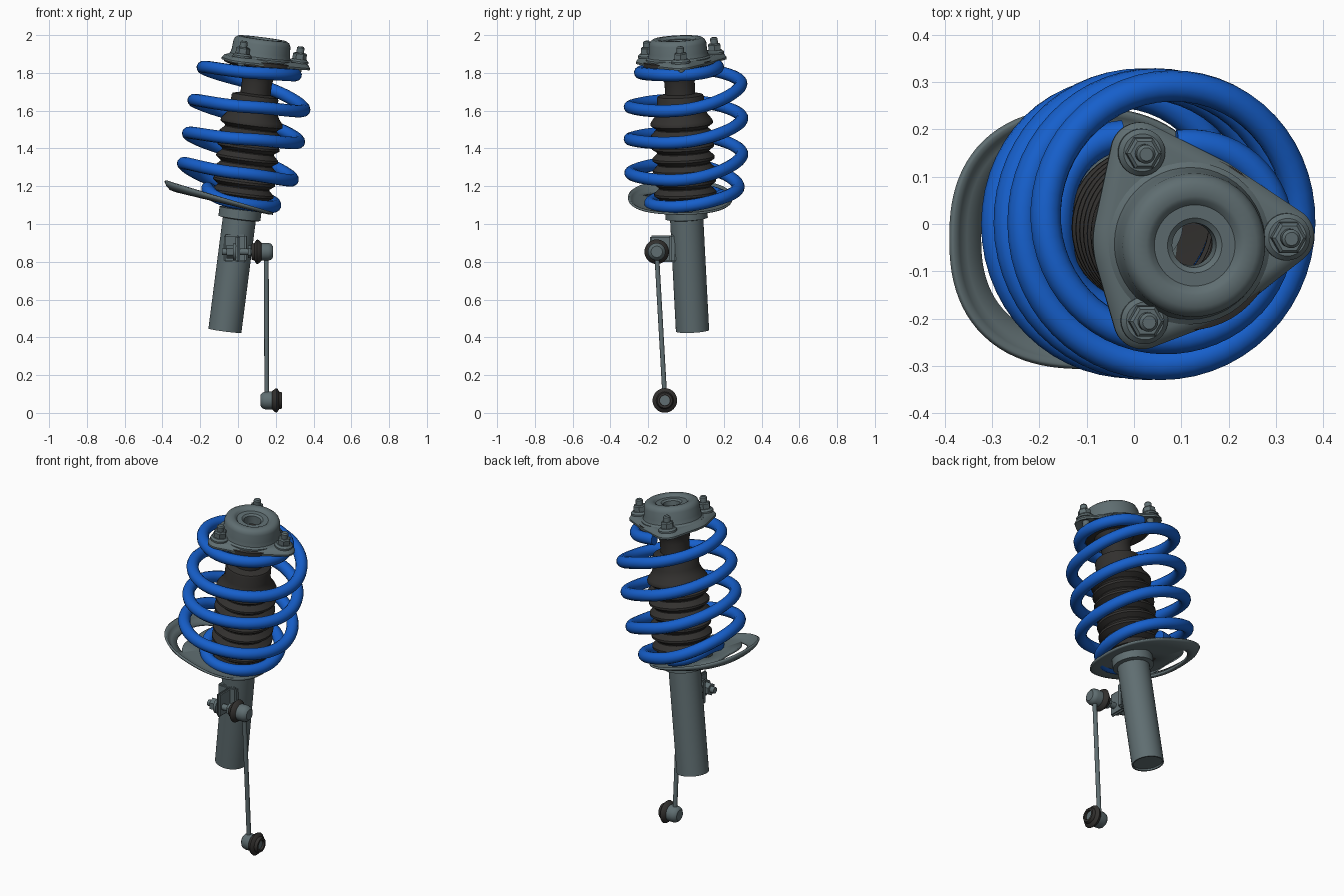
import bpy, bmesh, math
from mathutils import Vector, Matrix

if "Cube" in bpy.data.objects:
    bpy.data.objects.remove(bpy.data.objects["Cube"])

def material(name, rgb):
    m = bpy.data.materials.new(name)
    m.diffuse_color = (*rgb, 1)
    m.use_nodes = True
    m.node_tree.nodes["Principled BSDF"].inputs["Base Color"].default_value = m.diffuse_color
    return m

STEEL = material("grey_steel", (0.115, 0.155, 0.165))
RUBBER = material("black_rubber", (0.032, 0.030, 0.028))
BLUE = material("blue_paint", (0.008, 0.115, 0.60))
TAU = 2 * math.pi

# Leaning strut axis: local z runs along it
AXIS = Vector((0.129, -0.052, 1))
STRETCH = AXIS.length
STRUT = (Matrix.Translation((-0.1255, 0.057, 0))
         @ Vector((0, 0, 1)).rotation_difference(AXIS).to_matrix().to_4x4()
         @ Matrix.Scale(STRETCH, 4, (0, 0, 1)))

def finish(name, bm, mat, matrix=None):
    bmesh.ops.remove_doubles(bm, verts=bm.verts, dist=1e-5)
    if matrix:
        bm.transform(matrix)
    bmesh.ops.recalc_face_normals(bm, faces=bm.faces)
    me = bpy.data.meshes.new(name)
    bm.to_mesh(me)
    bm.free()
    me.materials.append(mat)
    ob = bpy.data.objects.new(name, me)
    bpy.context.collection.objects.link(ob)
    return ob

def loft(name, loops, mat, matrix=None, skip=None):
    """Join closed loops of equal length with quads."""
    bm = bmesh.new()
    rows = [[bm.verts.new(p) for p in loop] for loop in loops]
    n = len(rows[0])
    for i in range(len(rows) - 1):
        for j in range(n):
            if skip and skip(i, j):
                continue
            k = (j + 1) % n
            bm.faces.new((rows[i][j], rows[i][k], rows[i + 1][k], rows[i + 1][j]))
    return finish(name, bm, mat, matrix)

def lathe(name, profile, mat, matrix=STRUT, segs=48):
    """Revolve (radius, height) points around local z."""
    return loft(name, [[(r * math.cos(TAU * j / segs), r * math.sin(TAU * j / segs), h)
                        for j in range(segs)] for r, h in profile], mat, matrix)

def box(name, lo, hi, mat, bevel=0.008):
    bm = bmesh.new()
    bmesh.ops.create_cube(bm, size=1)
    lo, hi = Vector(lo), Vector(hi)
    for v in bm.verts:
        v.co = Vector([(v.co[i] + 0.5) * (hi[i] - lo[i]) + lo[i] for i in range(3)])
    bmesh.ops.bevel(bm, geom=bm.edges[:], offset=bevel, segments=2, affect='EDGES')
    return finish(name, bm, mat)

def rod(name, a, b, r, mat, segs=16):
    a, b = Vector(a), Vector(b)
    m = Matrix.Translation(a) @ Vector((0, 0, 1)).rotation_difference(b - a).to_matrix().to_4x4()
    L = (b - a).length
    return lathe(name, [(0, 0), (r, 0), (r, L), (0, L)], mat, m, segs)

# Damper tube with recessed foot, and collar under the spring seat
lathe("damper_tube", [(0, 0.445), (0.08, 0.445), (0.08, 0.435), (0.088, 0.435),
                      (0.088, 1.10), (0, 1.10)], STEEL)
lathe("seat_collar", [(0.085, 1.025), (0.112, 1.03), (0.112, 1.08), (0, 1.09)], STEEL)

# Lower spring seat: tilted dish with raised lip and crescent slot
N = 96
def crescent(t):
    return max(0, math.cos(1.45 * (t - math.pi))) if abs(t - math.pi) < 1.08 else 0
def seat_point(t, rho, lift):
    c, s = math.cos(t), math.sin(t)
    k = (abs(c) ** 2.4 + abs(s) ** 2.4) ** (-1 / 2.4)
    x, y = -0.10 + 0.285 * rho * k * c, -0.03 + 0.272 * rho * k * s
    return (x, y, 1.095 - 0.24 * x + lift * (0.55 - 0.45 * c))
rings = [(lambda t: 0.02, 0), (lambda t: 0.45, 0), (lambda t: 0.79 - 0.25 * crescent(t), 0),
         (lambda t: 0.79, 0), (lambda t: 0.90, 0.004), (lambda t: 0.96, 0.018), (lambda t: 1.0, 0.042)]
seat = loft("lower_spring_seat",
            [[seat_point(TAU * j / N, f(TAU * j / N), lift) for j in range(N)] for f, lift in rings],
            STEEL, None, lambda i, j: i == 2 and crescent(TAU * (j + 0.5) / N) > 0)
mod = seat.modifiers.new("thickness", 'SOLIDIFY')
mod.thickness, mod.offset = 0.012, 0

# Rubber bellows: neck, shoulder, then pleats
prof = [(0.06, 1.83), (0.115, 1.83), (0.09, 1.79), (0.08, 1.75), (0.08, 1.69), (0.12, 1.68),
        (0.125, 1.67), (0.125, 1.61), (0.14, 1.575), (0.16, 1.55)]
for i in range(7):
    z = 1.54 - 0.062 * i
    prof += [(0.165, z), (0.165, z - 0.012), (0.138, z - 0.031), (0.138, z - 0.036)]
prof += [(0.155, 1.10), (0, 1.08)]
lathe("bellows", prof, RUBBER)

# Upper spring seat
lathe("upper_spring_seat", [(0.055, 1.87), (0.15, 1.875), (0.185, 1.865), (0.187, 1.84),
                            (0.165, 1.832), (0.11, 1.82), (0.055, 1.82), (0.055, 1.87)], RUBBER)

# Coil spring: outer radius and height at every quarter turn
R = [.22, .18, .22, .258, .31, .33, .327] + [.33] * 9 + [.325, .31, .275, .253, .20]
Z = [1.15, 1.19, 1.115, 1.095, 1.19, 1.32, 1.27, 1.235, 1.37, 1.48, 1.45, 1.435, 1.56,
     1.655, 1.62, 1.605, 1.745, 1.83, 1.80, 1.79, 1.835]
WIRE = 0.033
def smooth_table(T, u):
    i = min(int(u), len(T) - 2)
    f = u - i
    a, b, c, d = T[max(i - 1, 0)], T[i], T[i + 1], T[min(i + 2, len(T) - 1)]
    return b + 0.5 * f * (c - a + f * (2 * a - 5 * b + 4 * c - d + f * (3 * (b - c) + d - a)))
cu = bpy.data.curves.new("coil_spring", 'CURVE')
cu.dimensions = '3D'
cu.bevel_depth, cu.bevel_resolution, cu.use_fill_caps = WIRE, 4, True
STEPS = 14 * (len(Z) - 1)
sp = cu.splines.new('POLY')
sp.points.add(STEPS)
for n in range(STEPS + 1):
    u = n / 14
    t = math.pi / 2 * (1 + u)
    r, z = smooth_table(R, u) - WIRE, smooth_table(Z, u)
    sp.points[n].co = ((z - 1.28) * 0.165 + r * math.cos(t), r * math.sin(t), z, 1)
cu.materials.append(BLUE)
bpy.context.collection.objects.link(bpy.data.objects.new("coil_spring", cu))

# Top mount: three-cornered flange outlined around the stud circles
H = 1.88
STUDS = [(-0.103, 0.193), (0.207, 0.013), (-0.096, -0.163)]
def outline(offset, h):
    pts = []
    for j in range(N):
        u = Vector((math.cos(TAU * j / N), math.sin(TAU * j / N)))
        circles = [(Vector(s), 0.062) for s in STUDS] + [(Vector((-0.012, 0.005)), 0.19)]
        c, r = max(circles, key=lambda k: k[0].dot(u) + k[1])
        pts.append((*(c + u * (r + offset)), h))
    return pts
def circle(r, h):
    return [(r * math.cos(TAU * j / N), r * math.sin(TAU * j / N), h) for j in range(N)]
loft("mount_flange", [circle(0.13, H), outline(-0.03, H), outline(-0.012, H - 0.006),
                      outline(0, H - 0.022), outline(0, H - 0.032), outline(-0.012, H - 0.03),
                      outline(-0.03, H - 0.018), circle(0.13, H - 0.018), circle(0.13, H)], STEEL, STRUT)

# Domed cup with centre hole
lathe("mount_cup", [(0.172, H), (0.161, H + 0.008), (0.155, H + 0.03), (0.152, H + 0.075),
                    (0.145, H + 0.092), (0.13, H + 0.102), (0.105, H + 0.102), (0.096, H + 0.098),
                    (0.086, H + 0.088), (0.058, H + 0.088), (0.047, H + 0.08), (0.045, H + 0.03),
                    (0.055, H + 0.03), (0.06, H + 0.07), (0.135, H + 0.08), (0.14, H - 0.01),
                    (0.172, H - 0.01), (0.172, H)], STEEL)

# Studs, washers and hex nuts
for i, (x, y) in enumerate(STUDS):
    m = STRUT @ Matrix.Translation((x, y, H))
    lathe(f"mount_stud_{i}", [(0, -0.05), (0.018, -0.05), (0.02, -0.045), (0.02, 0.078),
                              (0.014, 0.085), (0, 0.085)], STEEL, m, 20)
    lathe(f"mount_washer_{i}", [(0, -0.002), (0.05, -0.002), (0.05, 0.008), (0.04, 0.018),
                                (0, 0.018)], STEEL, m, 28)
    lathe(f"mount_nut_{i}", [(0, 0.01), (0.037, 0.01), (0.037, 0.046), (0.03, 0.052),
                             (0, 0.052)], STEEL, m, 6)

# Link bracket on the tube
box("bracket_plate", (-0.012, -0.19, 0.80), (0.01, -0.04, 0.94), STEEL)
box("bracket_foot", (-0.075, -0.088, 0.80), (0.045, -0.05, 0.945), STEEL)

# Stabiliser link: ball joints at both ends, axis along x
def along_x(x, y, z, sign):
    return Matrix.Translation((x, y, z)) @ Matrix.Rotation(sign * math.pi / 2, 4, 'Y')
HOUSING = [(0, 0), (0.03, 0), (0.042, 0.01), (0.047, 0.025), (0.047, 0.065), (0, 0.065)]
BOOT = [(0.044, 0.058), (0.05, 0.062), (0.062, 0.076), (0.065, 0.084), (0.06, 0.09),
        (0.046, 0.098), (0.044, 0.108), (0.04, 0.114), (0.028, 0.114), (0.028, 0.098), (0, 0.098)]
TOP, BOTTOM = (0.185, -0.155, 0.853), (0.12, -0.112, 0.066)
for label, p, sign in (("upper", TOP, -1), ("lower", BOTTOM, 1)):
    m = along_x(*p, sign)
    lathe(f"{label}_joint_housing", HOUSING, STEEL, m, 32)
    lathe(f"{label}_joint_boot", BOOT, RUBBER, m, 32)
lathe("lower_joint_pin", [(0, 0.09), (0.026, 0.09), (0.026, 0.102), (0, 0.102)],
      STEEL, along_x(*BOTTOM, 1), 24)
rod("link_rod", (0.15, -0.155, 0.84), (0.152, -0.112, 0.08), 0.0125, STEEL)

# Upper joint stud, collars and nut through the bracket
rod("joint_stud", (0.09, -0.155, 0.853), (-0.085, -0.155, 0.853), 0.018, STEEL)
rod("joint_collar", (0.07, -0.155, 0.853), (0.052, -0.155, 0.853), 0.034, STEEL, 6)
rod("joint_washer", (-0.01, -0.155, 0.853), (-0.026, -0.155, 0.853), 0.045, STEEL, 28)
rod("joint_nut", (-0.024, -0.155, 0.853), (-0.06, -0.155, 0.853), 0.036, STEEL, 6)

# Smooth shading with crisp edges
for ob in bpy.context.collection.objects:
    ob.select_set(ob.type == 'MESH')
bpy.context.view_layer.objects.active = seat
bpy.ops.object.shade_smooth_by_angle(angle=math.radians(35))
